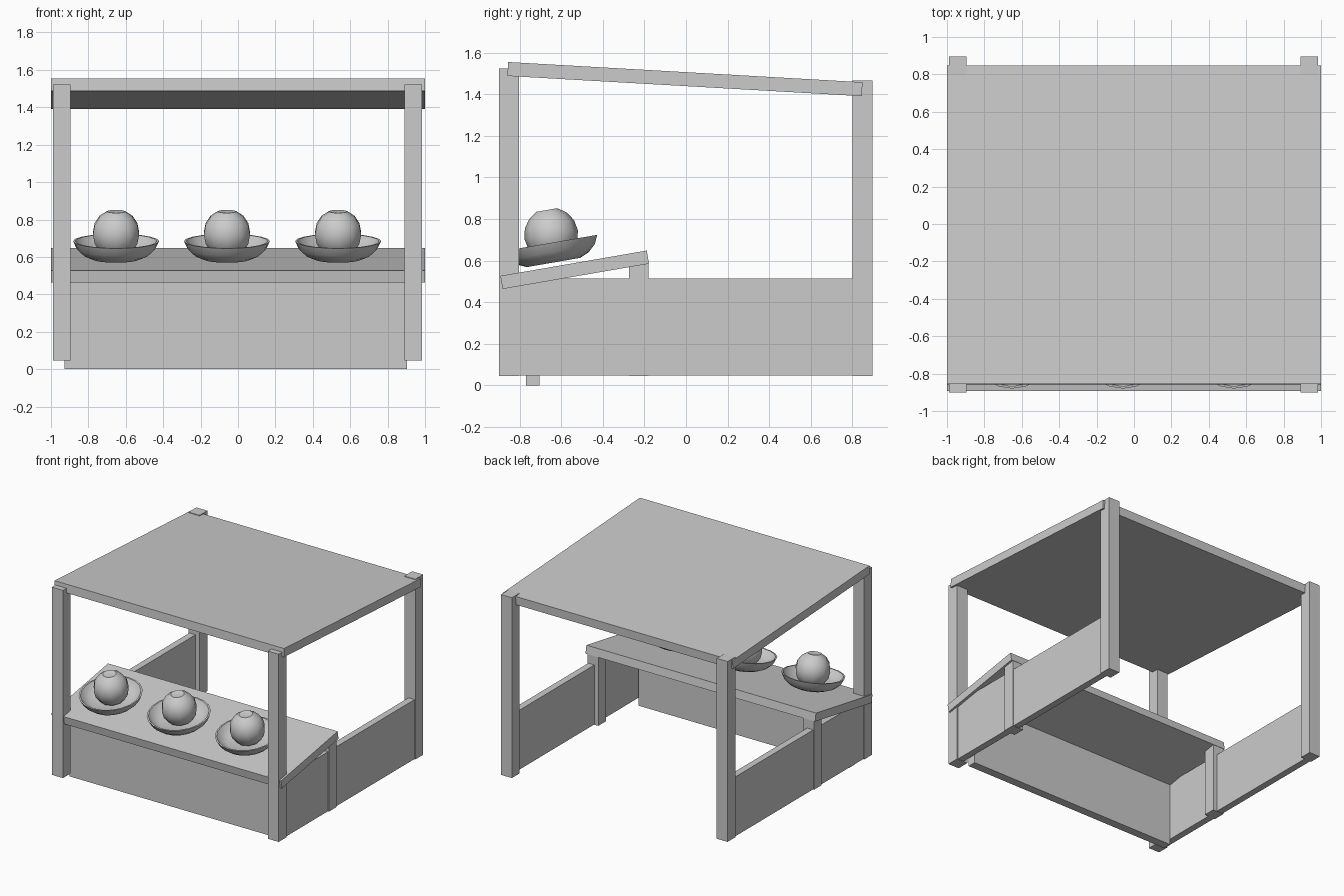
import bpy, bmesh
from math import radians, sin, cos, pi
from mathutils import Vector, Matrix

if "Cube" in bpy.data.objects:
    bpy.data.objects.remove(bpy.data.objects["Cube"])

SHELF_TILT = radians(9.8)
ROOF_TILT = radians(-3.26)


def box(name, x, y, z, tilt=0.0):
    """Box from (min, max) ranges, tilted around the x axis through its centre."""
    bpy.ops.mesh.primitive_cube_add(size=1)
    ob = bpy.context.object
    ob.name = name
    size = [r[1] - r[0] for r in (x, y, z)]
    ob.data.transform(Matrix.Diagonal((*size, 1)))
    ob.location = [(r[0] + r[1]) / 2 for r in (x, y, z)]
    ob.rotation_euler.x = tilt
    return ob


def lathe(name, profile, sides, location, tilt):
    """Revolve an (r, z) profile whose ends lie on the axis."""
    bm = bmesh.new()
    rings = []
    for r, z in profile:
        if r == 0:
            rings.append([bm.verts.new((0, 0, z))])
        else:
            rings.append([bm.verts.new((r * sin(2 * pi * i / sides),
                                        r * cos(2 * pi * i / sides), z))
                          for i in range(sides)])
    for a, b in zip(rings, rings[1:]):
        for i in range(sides):
            j = (i + 1) % sides
            quad = [a[i % len(a)], a[j % len(a)], b[j % len(b)], b[i % len(b)]]
            bm.faces.new(list(dict.fromkeys(quad)))
    bmesh.ops.recalc_face_normals(bm, faces=bm.faces)
    mesh = bpy.data.meshes.new(name)
    bm.to_mesh(mesh)
    bm.free()
    ob = bpy.data.objects.new(name, mesh)
    bpy.context.collection.objects.link(ob)
    ob.location = location
    ob.rotation_euler.x = tilt
    bpy.ops.object.select_all(action='DESELECT')
    ob.select_set(True)
    bpy.context.view_layer.objects.active = ob
    bpy.ops.object.shade_smooth_by_angle(angle=radians(40))
    return ob


# posts and side panels
for side, post_x, panel_x in (("left", (-0.99, -0.895), (-0.983, -0.93)),
                              ("right", (0.89, 0.985), (0.925, 0.978))):
    box(f"{side}_front_post", post_x, (-0.9, -0.803), (0.045, 1.523))
    box(f"{side}_middle_post", post_x, (-0.275, -0.18), (0.045, 0.59))
    box(f"{side}_back_post", post_x, (0.8, 0.896), (0.045, 1.465))
    box(f"{side}_side_panel", panel_x, (-0.88, 0.88), (0.047, 0.515))

# front panel, counter and roof
box("front_panel", (-0.928, 0.904), (-0.77, -0.703), (0.0, 0.5))
box("counter_shelf", (-1, 1), (-0.892, -0.178), (0.524, 0.588), SHELF_TILT)
box("roof", (-1, 1), (-0.858, 0.848), (1.439, 1.506), ROOF_TILT)

# bowls, each with a fruit
bowl_profile = [(0, 0), (0.13, 0), (0.175, 0.02), (0.21, 0.052), (0.23, 0.095),
                (0.218, 0.095), (0.195, 0.062), (0.15, 0.035), (0, 0.025)]
R = 0.13
fruit_profile = [(0, -R)]
fruit_profile += [(R * sin(pi * k / 8), -R * cos(pi * k / 8)) for k in range(1, 8)]
fruit_profile += [(0.035, R * 0.9), (0, R * 0.88)]
for n, x in enumerate((-0.652, -0.059, 0.535), 1):
    lathe(f"bowl_{n}", bowl_profile, 20, (x, -0.637, 0.591), SHELF_TILT)
    lathe(f"fruit_{n}", fruit_profile, 10, (x, -0.648, 0.725), SHELF_TILT)
